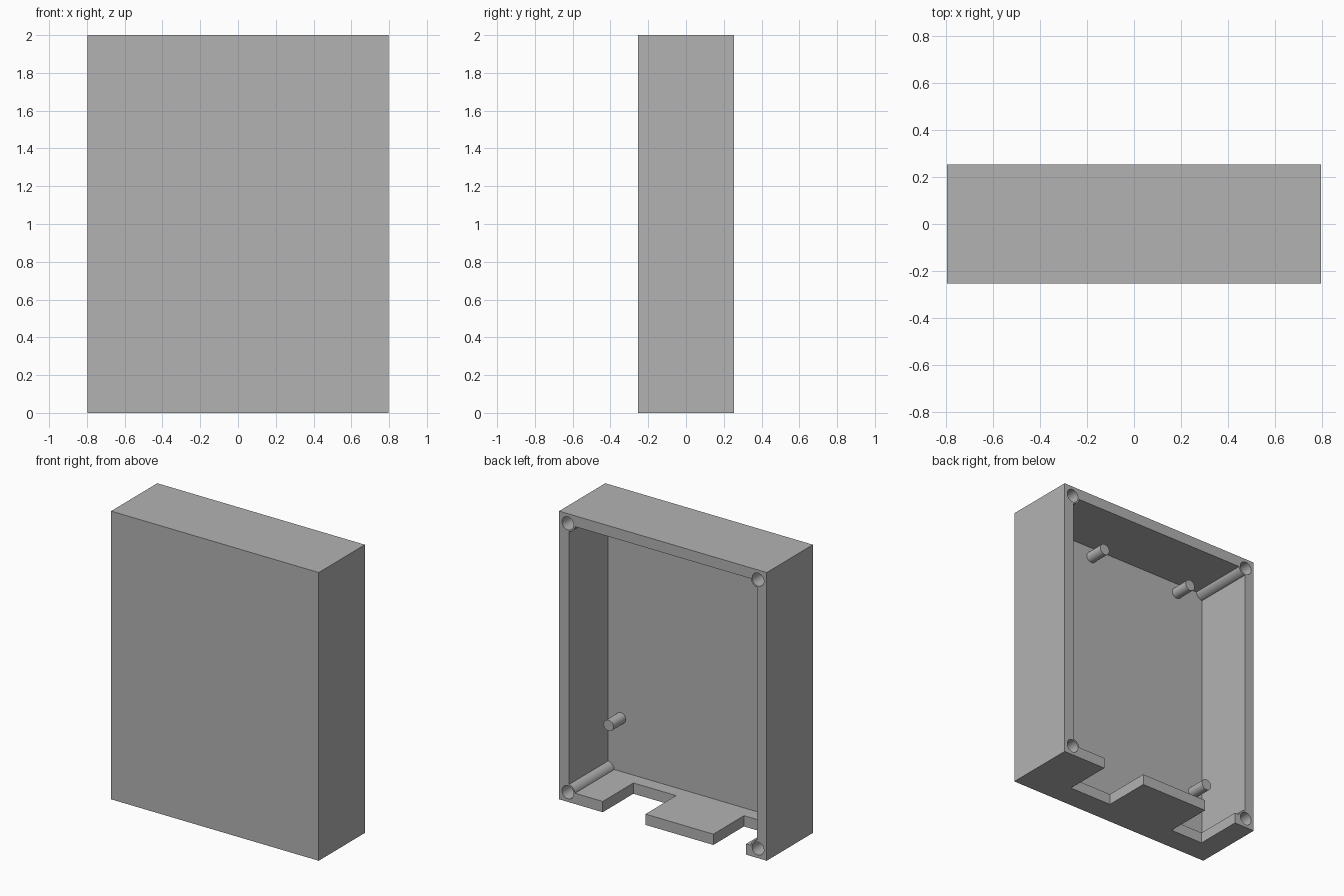
import bpy
from math import radians

if "Cube" in bpy.data.objects:
    bpy.data.objects.remove(bpy.data.objects["Cube"], do_unlink=True)

HX, HY, H = 0.797, 0.253, 2.0     # half width, half depth, height
WALL = 0.075
FLOOR = -HY + WALL                # inner face of the front panel
INSET = 0.067                     # screw hole distance from the outer edges

grey = bpy.data.materials.new("plain_grey")
grey.use_nodes = True
grey.diffuse_color = (0.45, 0.45, 0.45, 1)
grey.node_tree.nodes["Principled BSDF"].inputs["Base Color"].default_value = grey.diffuse_color


def box(name, x0, x1, y0, y1, z0, z1):
    bpy.ops.mesh.primitive_cube_add(
        size=1, location=((x0 + x1) / 2, (y0 + y1) / 2, (z0 + z1) / 2))
    ob = bpy.context.object
    ob.name = name
    ob.scale = (x1 - x0, y1 - y0, z1 - z0)
    bpy.ops.object.transform_apply(location=True, rotation=True, scale=True)
    return ob


def rod(name, x, z, y0, y1, r):
    bpy.ops.mesh.primitive_cylinder_add(
        vertices=32, radius=r, depth=y1 - y0,
        location=(x, (y0 + y1) / 2, z), rotation=(radians(90), 0, 0))
    ob = bpy.context.object
    ob.name = name
    bpy.ops.object.transform_apply(location=True, rotation=True, scale=True)
    return ob


def cut(target, cutter):
    mod = target.modifiers.new("cut", "BOOLEAN")
    mod.operation = "DIFFERENCE"
    mod.solver = "EXACT"
    mod.object = cutter
    bpy.ops.object.select_all(action="DESELECT")
    target.select_set(True)
    bpy.context.view_layer.objects.active = target
    bpy.ops.object.modifier_apply(modifier=mod.name)
    bpy.data.objects.remove(cutter, do_unlink=True)


def finish(ob):
    ob.data.materials.clear()
    ob.data.materials.append(grey)
    bpy.ops.object.select_all(action="DESELECT")
    ob.select_set(True)
    bpy.context.view_layer.objects.active = ob
    bpy.ops.object.shade_smooth_by_angle(angle=radians(30))


corners = [(sx * (HX - INSET), z) for sx in (-1, 1) for z in (INSET, H - INSET)]

# Cavity shape, leaving round screw bosses in its corners
cavity = box("cavity_cutter", -HX + WALL, HX - WALL, FLOOR, HY + 0.1, WALL, H - WALL)
for x, z in corners:
    cut(cavity, rod("boss_cutter", x, z, FLOOR - 0.1, HY + 0.2, 0.056))

# Open-backed case
case = box("case", -HX, HX, -HY, HY, 0, H)
cut(case, cavity)

# Screw holes
for x, z in corners:
    cut(case, rod("hole_cutter", x, z, HY - 0.35, HY + 0.1, 0.045))

# Connector notches in the bottom wall
for x0, x1 in ((0.134, 0.462), (-0.639, -0.387)):
    cut(case, box("notch_cutter", x0, x1, -0.083, HY + 0.1, -0.1, WALL + 0.02))
finish(case)

# Board standoffs on the inside of the front panel
for i, (x, z) in enumerate(((0.21, 1.855), (-0.51, 1.855), (-0.648, 0.42), (0.625, 0.445))):
    finish(rod(f"standoff_{i + 1}", x, z, FLOOR - 0.02, FLOOR + 0.135, 0.038))
